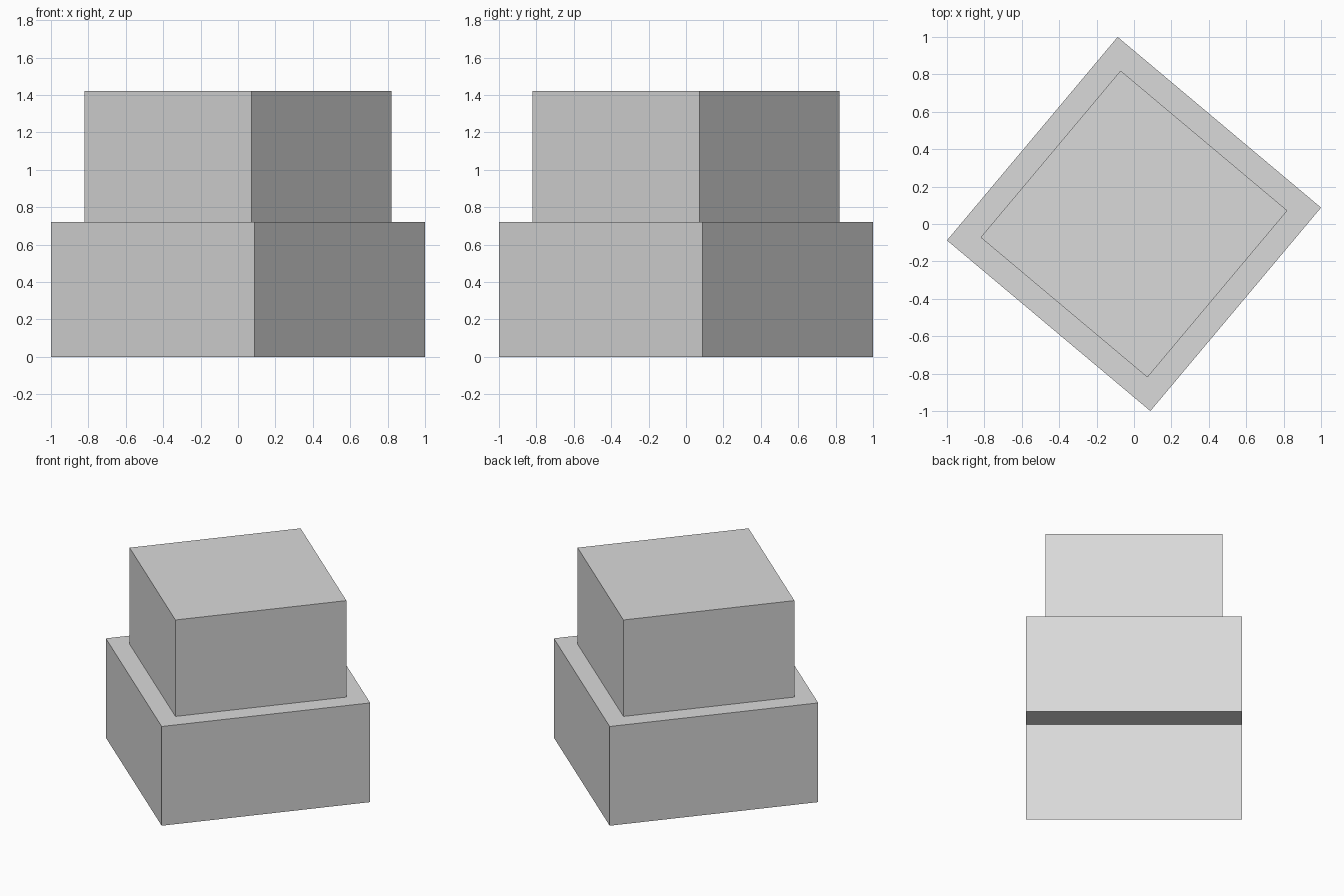
import bpy, bmesh, math

if "Cube" in bpy.data.objects:
    bpy.data.objects.remove(bpy.data.objects["Cube"])

# One plain colour for the whole model
grey = bpy.data.materials.new("light_grey")
grey.diffuse_color = (0.70, 0.70, 0.70, 1.0)
grey.use_nodes = True
grey.node_tree.nodes["Principled BSDF"].inputs["Base Color"].default_value = grey.diffuse_color

TURN = math.radians(5)  # both blocks are turned slightly about z


def open_block(name, reach, z0, z1):
    """Square block with walls and a top, open underneath."""
    r = reach / math.cos(TURN)
    bm = bmesh.new()
    rings = []
    for z in (z0, z1):
        rings.append([bm.verts.new((r * math.cos(TURN + i * math.pi / 2),
                                    r * math.sin(TURN + i * math.pi / 2), z))
                      for i in range(4)])
    low, high = rings
    for i in range(4):
        j = (i + 1) % 4
        bm.faces.new((low[i], low[j], high[j], high[i]))
    bm.faces.new(high)
    mesh = bpy.data.meshes.new(name)
    bm.to_mesh(mesh)
    bm.free()
    mesh.materials.append(grey)
    obj = bpy.data.objects.new(name, mesh)
    bpy.context.collection.objects.link(obj)
    return obj


# Wide lower block, hollow from below
open_block("lower_block", 1.0, 0.0, 0.72)
# Narrower upper block standing on it
open_block("upper_block", 0.82, 0.72, 1.42)
